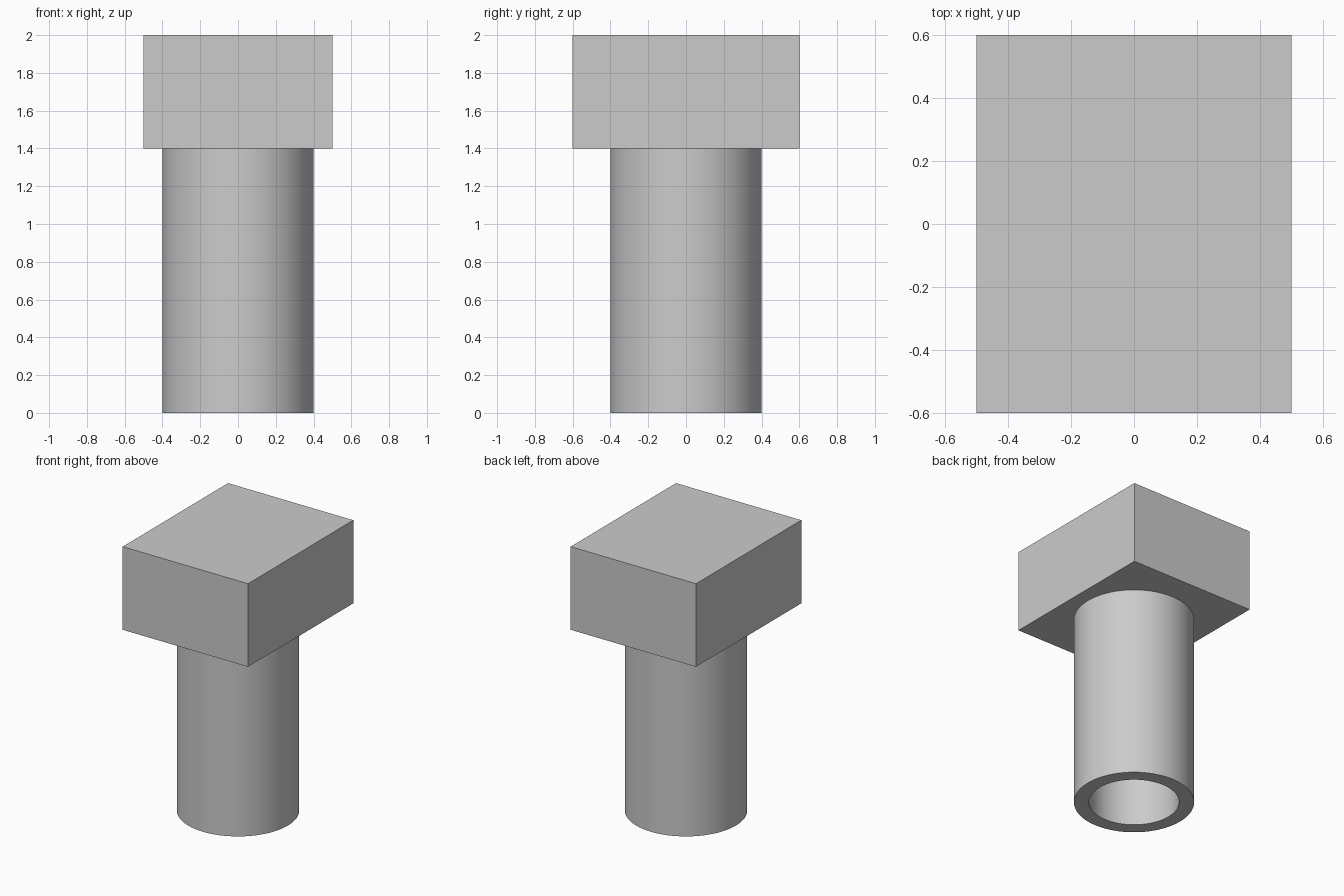
import bpy, bmesh, math

if "Cube" in bpy.data.objects:
    bpy.data.objects.remove(bpy.data.objects["Cube"])

SIDES = 96


def make_object(name, bm):
    bmesh.ops.recalc_face_normals(bm, faces=bm.faces)
    mesh = bpy.data.meshes.new(name)
    bm.to_mesh(mesh)
    bm.free()
    obj = bpy.data.objects.new(name, mesh)
    bpy.context.collection.objects.link(obj)
    return obj


# Hollow shaft: a rectangular wall section spun around z
bm = bmesh.new()
section = [(0.3, 0), (0.4, 0), (0.4, 1.4), (0.3, 1.4)]
verts = [bm.verts.new((r, 0, z)) for r, z in section]
edges = [bm.edges.new((verts[i], verts[(i + 1) % 4])) for i in range(4)]
bmesh.ops.spin(bm, geom=verts + edges, cent=(0, 0, 0), axis=(0, 0, 1),
               angle=math.tau, steps=SIDES, use_duplicate=False)
bmesh.ops.remove_doubles(bm, verts=bm.verts, dist=1e-4)
shaft = make_object("hollow_shaft", bm)
bpy.ops.object.select_all(action='DESELECT')
shaft.select_set(True)
bpy.context.view_layer.objects.active = shaft
bpy.ops.object.shade_smooth_by_angle(angle=math.radians(30))

# Solid block head that closes the top of the bore
bm = bmesh.new()
bmesh.ops.create_cube(bm, size=1)
bmesh.ops.scale(bm, vec=(1.0, 1.2, 0.6), verts=bm.verts)
bmesh.ops.translate(bm, vec=(0, 0, 1.7), verts=bm.verts)
make_object("block_head", bm)
